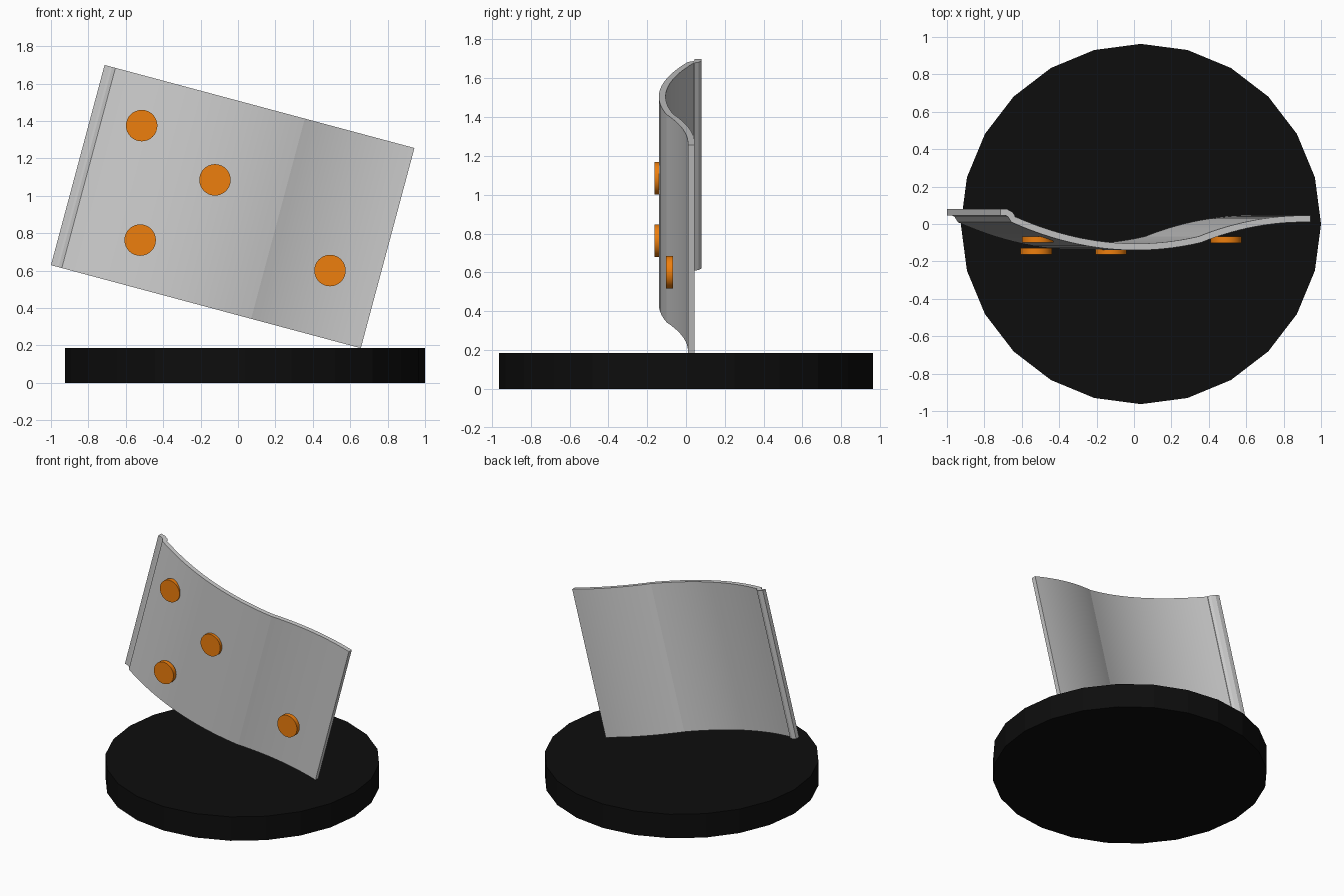
import bpy, bmesh, math
from mathutils import Vector

if "Cube" in bpy.data.objects:
    bpy.data.objects.remove(bpy.data.objects["Cube"])

TILT = math.radians(15)
THICK, HEIGHT, LENGTH = 0.035, 1.108, 1.715


def material(name, colour):
    m = bpy.data.materials.new(name)
    m.diffuse_color = colour
    m.use_nodes = True
    m.node_tree.nodes["Principled BSDF"].inputs["Base Color"].default_value = m.diffuse_color
    return m


def smooth(obj, degrees):
    bpy.ops.object.select_all(action='DESELECT')
    obj.select_set(True)
    bpy.context.view_layer.objects.active = obj
    bpy.ops.object.shade_smooth_by_angle(angle=math.radians(degrees))


def disc(name, sides, radius, depth, location, mat, rotation=(0, 0, 0)):
    bpy.ops.mesh.primitive_cylinder_add(vertices=sides, radius=radius, depth=depth,
                                        location=location, rotation=rotation)
    obj = bpy.context.object
    obj.name = name
    obj.data.materials.append(mat)
    return obj


black = material("black", (0.004, 0.004, 0.004, 1))
orange = material("orange", (0.85, 0.21, 0.004, 1))

# Round base
disc("base", 24, 0.963, 0.185, (0.037, 0, 0.0925), black, (0, 0, 0))

# Front profile of the panel: lip, shallow bowl, then reverse curve
front = [(0, 0.045), (0.03, 0.045), (0.042, 0.038), (0.05, 0.026)]
for i in range(21):
    u = 0.06 + (1.108 - 0.06) * i / 20
    front.append((u, -0.14 + 0.315 * (u - 0.75) ** 2))
for i in range(1, 15):
    u = 1.108 + (LENGTH - 1.108) * i / 14
    front.append((u, 0.01 - 0.34 * (u - 1.675) ** 2))
front = [Vector(p) for p in front]

# Back profile: front offset by the sheet thickness
back = []
for i, p in enumerate(front):
    t = (front[min(i + 1, len(front) - 1)] - front[max(i - 1, 0)]).normalized()
    back.append(p + Vector((-t.y, t.x)) * THICK)
back[0].x, back[-1].x = 0, LENGTH

# Curved panel
bm = bmesh.new()
rows = [[[bm.verts.new((p.x, p.y, z)) for z in (0, HEIGHT)] for p in side]
        for side in (front, back)]
rings = [(f[0], f[1], b[1], b[0]) for f, b in zip(*rows)]
for a, b in zip(rings, rings[1:]):
    for k in range(4):
        j = (k + 1) % 4
        bm.faces.new((a[k], a[j], b[j], b[k]))
bm.faces.new(rings[0])
bm.faces.new(rings[-1])
bmesh.ops.recalc_face_normals(bm, faces=bm.faces)
mesh = bpy.data.meshes.new("curved_panel")
bm.to_mesh(mesh)
bm.free()
panel = bpy.data.objects.new("curved_panel", mesh)
bpy.context.collection.objects.link(panel)
panel.location = (-1.0, 0, 0.629)
panel.rotation_euler = (0, TILT, 0)
smooth(panel, 8)

# Orange buttons on the front
for i, (x, y, z) in enumerate([(-0.515, -0.083, 1.375), (-0.123, -0.145, 1.085),
                               (-0.523, -0.145, 0.763), (0.492, -0.085, 0.6)]):
    button = disc(f"button_{i + 1}", 32, 0.084, 0.034, (x, y, z), orange,
                  (math.pi / 2, 0, 0))
    smooth(button, 30)
